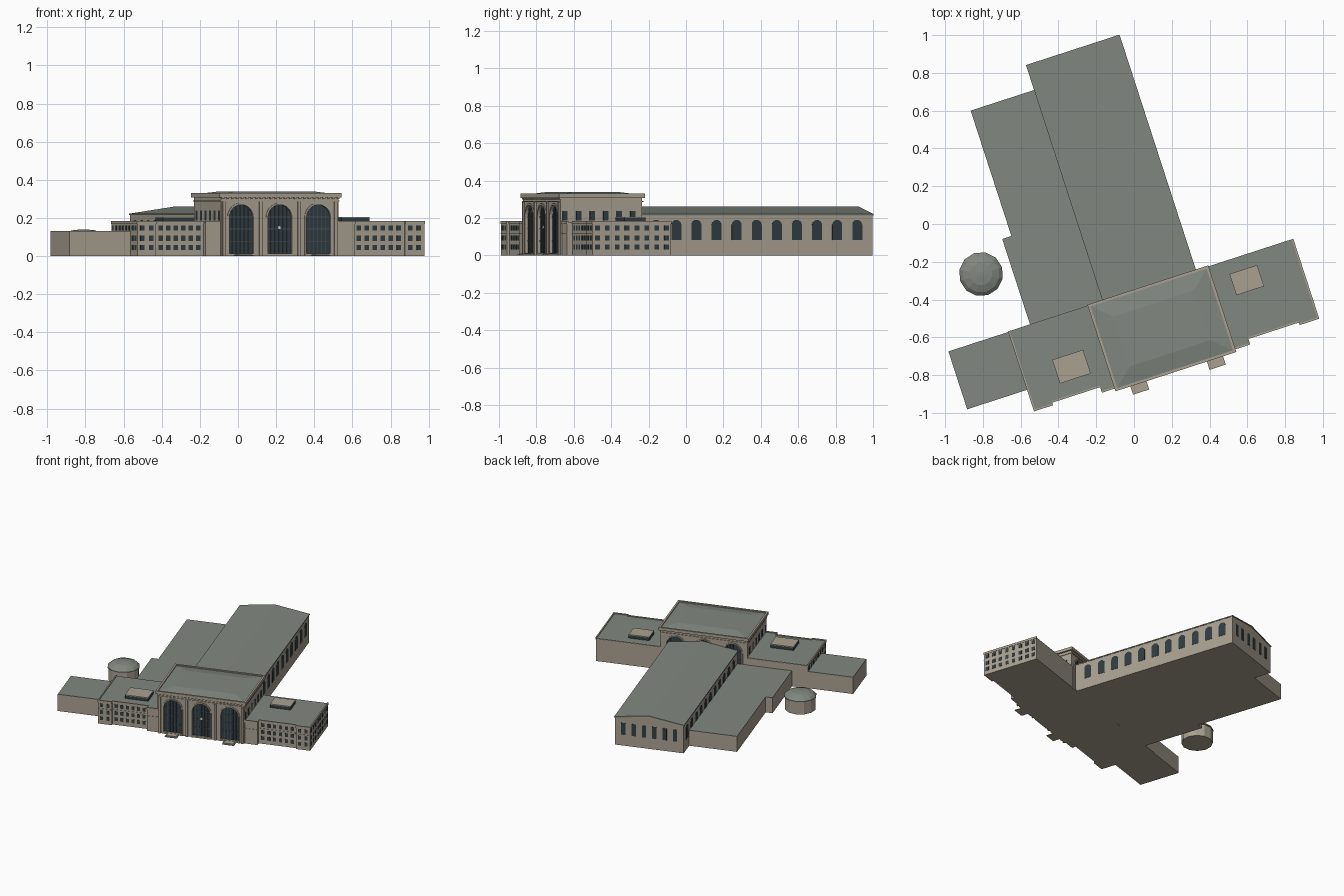
import bpy, bmesh, math
from mathutils import Matrix

if "Cube" in bpy.data.objects:
    bpy.data.objects.remove(bpy.data.objects["Cube"])

# The building is laid out in its own axes (u along facade, v depth), then turned 18 degrees
TURN = Matrix.Rotation(math.radians(18), 4, 'Z')


def material(name, rgb):
    m = bpy.data.materials.new(name)
    m.diffuse_color = (*rgb, 1)
    m.use_nodes = True
    m.node_tree.nodes["Principled BSDF"].inputs["Base Color"].default_value = m.diffuse_color
    return m


STONE = material("stone", (0.40, 0.355, 0.28))
ROOF = material("roof", (0.22, 0.245, 0.215))
GLASS = material("glass", (0.03, 0.047, 0.055))
FRAME = material("frame", (0.07, 0.09, 0.095))
PALE = material("pale", (0.75, 0.73, 0.66))


def part(name, mat, solids):
    """One object from several solids; each solid is a stack of matching rings."""
    bm = bmesh.new()
    for rings in solids:
        vs = [[bm.verts.new(p) for p in r] for r in rings]
        bm.faces.new(vs[0])
        bm.faces.new(vs[-1])
        n = len(vs[0])
        for a, b in zip(vs, vs[1:]):
            for i in range(n):
                j = (i + 1) % n
                bm.faces.new((a[i], a[j], b[j], b[i]))
    bmesh.ops.recalc_face_normals(bm, faces=bm.faces)
    me = bpy.data.meshes.new(name)
    bm.to_mesh(me)
    bm.free()
    me.materials.append(mat)
    ob = bpy.data.objects.new(name, me)
    bpy.context.collection.objects.link(ob)
    ob.matrix_world = TURN
    return ob


def rect(u0, u1, v0, v1, z):
    return [(u0, v0, z), (u1, v0, z), (u1, v1, z), (u0, v1, z)]


def box(u0, u1, v0, v1, z0, z1):
    return [rect(u0, u1, v0, v1, z0), rect(u0, u1, v0, v1, z1)]


def along_v(profile, v0, v1):
    return [[(a, v, z) for a, z in profile] for v in (v0, v1)]


def along_u(profile, u0, u1):
    return [[(u, a, z) for a, z in profile] for u in (u0, u1)]


def arch(c, half, z0, z1, n=12):
    pts = [(c - half, z0), (c + half, z0)]
    for i in range(n + 1):
        t = math.pi * i / n
        pts.append((c + half * math.cos(t), z1 - half + half * math.sin(t)))
    return pts


def cut(ob, cutter):
    m = ob.modifiers.new("openings", 'BOOLEAN')
    m.object = cutter
    m.solver = 'EXACT'


# Central hall with three great arches front and back
C0, C1, CF, CB = -0.355, 0.294, -0.80, -0.342
CENTRES = [-0.243, -0.03, 0.183]
block = part("central_block", STONE, [box(C0, C1, CF, CB, 0, 0.31)])
part("cornice_band", STONE, [box(C0 - .004, C1 + .004, CF - .005, CB + .005, 0.285, 0.292)])
rim = [box(C0 - .012, C1 + .012, v, v + .014, 0.308, 0.331) for v in (CF - .012, CB - .002)]
rim += [box(u, u + .014, CF + .002, CB - .002, 0.308, 0.331) for u in (C0 - .012, C1 - .002)]
part("cornice", STONE, rim)
part("dentils", STONE, [box(C0 + .005 + i * .0265, C0 + .017 + i * .0265, CF - .009, CF, .298, .308)
                        for i in range(25)])
trim = part("arch_surrounds", STONE, [along_v(arch(c, .076, 0, .279), v, v + .012)
                                      for c in CENTRES for v in (CF - .005, CB - .007)])
cutter = part("arch_cutter", STONE, [along_v(arch(c, .066, z, .269), v, v + .03) for c in CENTRES
                                     for v, z in ((CF - .015, .012), (CB - .015, .012))])
cutter.hide_render = True
cutter.hide_viewport = True
cutter.display_type = 'WIRE'
cut(block, cutter)
cut(trim, cutter)
part("arch_glass", GLASS, [along_v(arch(c, .066, .012, .269), v, v + .002) for c in CENTRES
                           for v in (CF + .012, CB - .014)])
bars = []
for c in CENTRES:
    for v in (CF + .008, CB - .012):
        for d in (-.044, -.022, 0, .022, .044):
            top = .203 + math.sqrt(.066 ** 2 - d * d)
            bars.append(box(c + d - .0015, c + d + .0015, v, v + .005, .012, top))
        for z in (.075, .14, .203):
            bars.append(box(c - .066, c + .066, v, v + .005, z, z + .004))
part("arch_mullions", FRAME, bars)
part("pilasters", STONE, [box(u - .008, u + .008, CF - .010, CF, 0, .285)
                          for u in (-.339, -.1365, .0765, .278)])
part("clock_face", PALE, [[[(-.03 + .009 * math.cos(i * math.pi / 6), v, .15 + .009 * math.sin(i * math.pi / 6))
                            for i in range(12)] for v in (CF + .004, CF + .01)]])
part("central_roof", ROOF, [[rect(C0, C1, CF, CB, .31), rect(C0, C1, CF, CB, .323),
                             rect(C0 + .10, C1 - .10, CF + .09, CB - .09, .338)]])
part("clerestory_windows", GLASS, [box(u - .002, u + .002, v - .014, v + .014, .187, .238)
                                   for u in (C0, C1) for v in [-.775 + .076 * i for i in range(6)]])
part("entrance_steps", STONE, [box(c - .045 + d, c + .045 - d, -.858 + d, CF, 0, z)
                               for c in (-.239, .187) for d, z in ((0, .005), (.008, .01))])

# Office wings with end pavilions, parapets and rooftop lights
walls, roofs, parapets, panes, courses = [], [], [], [], []
ROWS = (.045, .093, .147)
for inner, mid, pav, outer, s in ((C0, -.437, -.704, -.807, -1), (C1, .388, .669, .775, 1)):
    def span(a, b, v0, v1, z0, z1):
        return box(min(a, b), max(a, b), v0, v1, z0, z1)
    # inner bay, main range, end pavilion
    for a, b, front in ((inner, mid, -.794), (mid, pav, -.763), (pav, outer, -.777)):
        walls.append(span(a, b, front, -.335, 0, .175))
        roofs.append(span(a, b, front + .004, -.337, .175, .178))
        parapets.append(span(a, b, front - .003, front + .006, .168, .185))
        courses.append(span(a, b, front - .003, front, .117, .121))
    parapets.append(span(outer - s * .006, outer + s * .003, -.78, -.335, .168, .185))
    cols = [(mid + s * (.03 + i * (abs(pav - mid) - .06) / 5), -.763) for i in range(6)]
    cols += [(pav + s * .028, -.777), (pav + s * .076, -.777)]
    for z in ROWS:
        panes += [box(u - .012, u + .012, f - .002, f + .002, z - .014, z + .014) for u, f in cols]
        panes += [box(outer - .002, outer + .002, v - .013, v + .013, z - .014, z + .014)
                  for v in [-.75 + i * .0555 for i in range(8)]]
part("wing_walls", STONE, walls)
part("wing_roofs", ROOF, roofs)
part("wing_parapets", STONE, parapets)
part("wing_string_courses", STONE, courses)
part("wing_windows", GLASS, panes)
lights = ((-.548, -.616, .086, .066), (.476, -.467, .077, .059))
part("rooftop_light_bases", GLASS, [box(u - a, u + a, v - b, v + b, .175, .2) for u, v, a, b in lights])
part("rooftop_light_caps", STONE, [box(u - a, u + a, v - b, v + b, .2, .206) for u, v, a, b in lights])

# Long rear concourse with low gable roof
H0, H1, HB = -.28, .233, .973
part("concourse_walls", STONE, [along_v([(H0, 0), (H1, 0), (H1, .216), (-.023, .254), (H0, .216)], -.345, HB)])
part("concourse_roof", ROOF, [along_v([(H0 - .004, .214), (-.023, .252), (H1 + .004, .214),
                                       (H1 + .004, .222), (-.023, .261), (H0 - .004, .222)], -.343, HB + .004)])
part("concourse_side_windows", GLASS, [along_u(arch(-.243 + .113 * i, .028, .083, .19, 8), u - .002, u + .002)
                                       for i in range(11) for u in (H0, H1)])
part("concourse_end_windows", GLASS, [box(u - .016, u + .016, HB - .002, HB + .002, .085, .178)
                                      for u in [-.023 + .077 * (i - 2.5) for i in range(6)]])

# Low side buildings
low = [(-.637, H0, .14, .838, .122), (-.688, H0, -.337, .14, .122), (-1.143, -.805, -.66, -.338, .132)]
part("side_building_walls", STONE, [box(a, b, c, d, 0, z - .004) for a, b, c, d, z in low])
part("side_building_roofs", ROOF, [box(a, b, c, d, z - .004, z) for a, b, c, d, z in low])


# Round tank house with shallow dome
def ring(r, z, n=12):
    return [(-.852 + r * math.cos(2 * math.pi * i / n), -.002 + r * math.sin(2 * math.pi * i / n), z)
            for i in range(n)]


part("round_house_wall", STONE, [[ring(.112, 0), ring(.112, .098)]])
part("round_house_dome", ROOF, [[ring(.117, .096), ring(.117, .104), ring(.098, .121), ring(.06, .135), ring(.012, .14)]])
